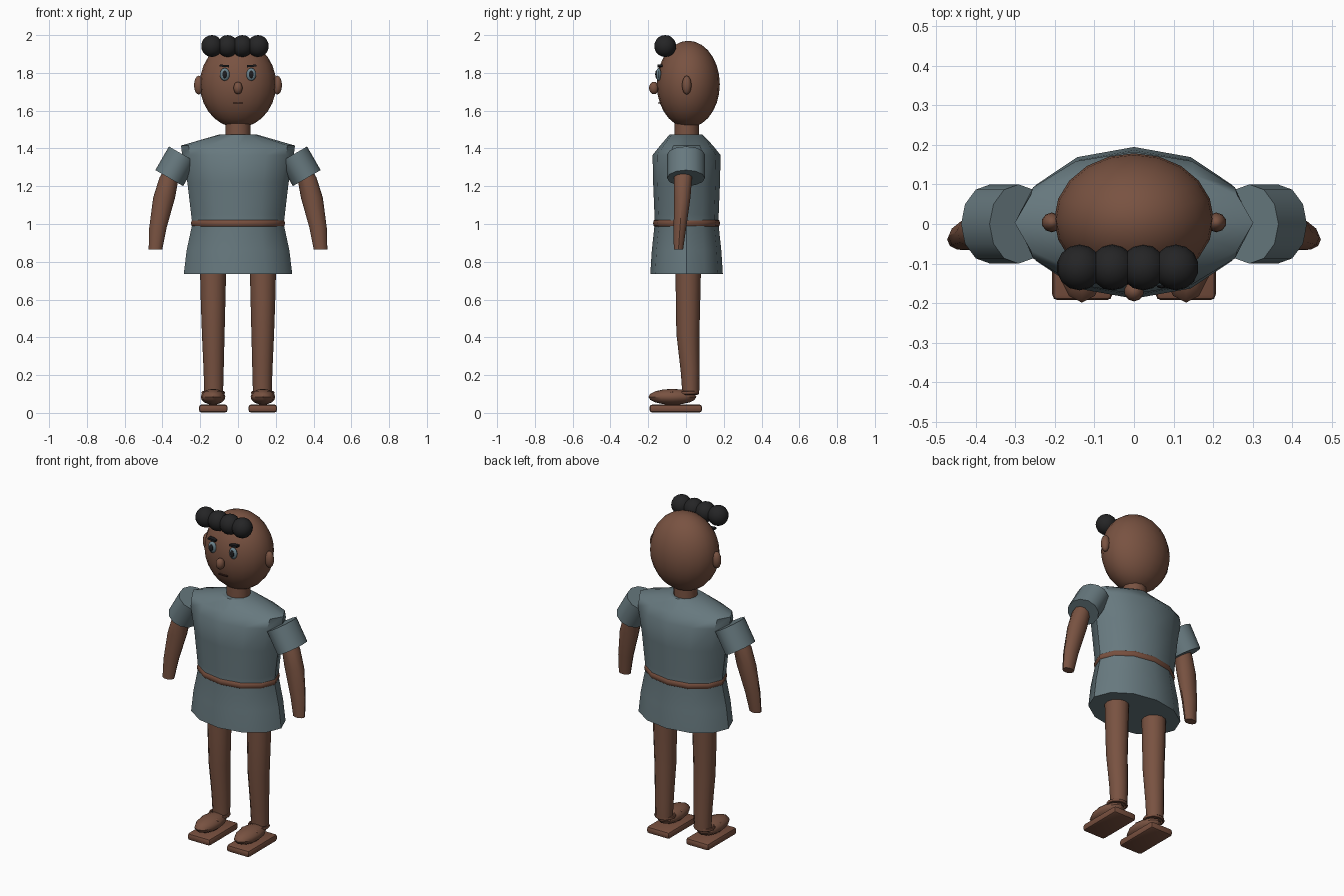
import bpy, bmesh, math
from mathutils import Matrix, Vector

if "Cube" in bpy.data.objects:
    bpy.data.objects.remove(bpy.data.objects["Cube"])


def material(name, rgb):
    m = bpy.data.materials.new(name)
    m.diffuse_color = (*rgb, 1)
    m.use_nodes = True
    m.node_tree.nodes["Principled BSDF"].inputs["Base Color"].default_value = m.diffuse_color
    return m


SKIN = material("brown skin", (0.19, 0.085, 0.053))
CLOTH = material("slate cloth", (0.135, 0.19, 0.21))
LEATHER = material("brown leather", (0.185, 0.078, 0.048))
HAIR = material("black hair", (0.018, 0.018, 0.019))
EYE = material("grey blue eye", (0.15, 0.23, 0.27))
DARK = material("dark pupil", (0.012, 0.012, 0.014))
LIP = material("dark lip", (0.05, 0.018, 0.013))


def finish(name, bm, mat):
    bmesh.ops.recalc_face_normals(bm, faces=bm.faces)
    mesh = bpy.data.meshes.new(name)
    bm.to_mesh(mesh)
    bm.free()
    mesh.materials.append(mat)
    ob = bpy.data.objects.new(name, mesh)
    bpy.context.collection.objects.link(ob)
    return ob


def ellipsoid(name, loc, radii, mat, seg=16, rings=10):
    bm = bmesh.new()
    m = Matrix.Translation(loc) @ Matrix.Diagonal((*radii, 1))
    bmesh.ops.create_uvsphere(bm, u_segments=seg, v_segments=rings, radius=1, matrix=m)
    return finish(name, bm, mat)


def box(name, loc, size, mat, bevel=0.0, roll=0.0):
    bm = bmesh.new()
    m = (Matrix.Translation(loc) @ Matrix.Rotation(roll, 4, 'Y')
         @ Matrix.Diagonal((*size, 1)))
    bmesh.ops.create_cube(bm, size=1, matrix=m)
    if bevel:
        bmesh.ops.bevel(bm, geom=bm.edges[:], offset=bevel, segments=2,
                        profile=0.5, affect='EDGES')
    return finish(name, bm, mat)


def loft(name, rings, mat, n=12, closed=False):
    """Skin stacked ellipses given as (x, y, z, rx, ry)."""
    bm = bmesh.new()
    loops = []
    for x, y, z, rx, ry in rings:
        loops.append([bm.verts.new((x + rx * math.cos(2 * math.pi * i / n),
                                    y + ry * math.sin(2 * math.pi * i / n), z))
                      for i in range(n)])
    pairs = list(zip(loops, loops[1:]))
    if closed:
        pairs.append((loops[-1], loops[0]))
    else:
        bm.faces.new(loops[0])
        bm.faces.new(loops[-1])
    for a, b in pairs:
        for i in range(n):
            j = (i + 1) % n
            bm.faces.new((a[i], a[j], b[j], b[i]))
    return finish(name, bm, mat)


def band(name, x, y, z, rx, ry, thick, high, mat, n=12):
    """Closed tube following an ellipse."""
    prof = [(thick * math.cos(a), high * math.sin(a))
            for a in (2 * math.pi * k / 8 for k in range(8))]
    return loft(name, [(x, y, z + h, rx + t, ry + t) for t, h in prof], mat, n, True)


# Tunic and belt
loft("tunic", [(0, 0.003, 0.735, 0.287, 0.192), (0, 0.003, 0.86, 0.272, 0.184),
               (0, 0.003, 1.00, 0.242, 0.169), (0, 0.003, 1.05, 0.248, 0.170),
               (0, 0.003, 1.22, 0.268, 0.177), (0, 0.003, 1.365, 0.295, 0.180),
               (0, 0.003, 1.415, 0.302, 0.140), (0, 0, 1.475, 0.095, 0.086)], CLOTH)
band("belt", 0, 0.003, 1.004, 0.238, 0.166, 0.011, 0.02, LEATHER)

# Neck and head
loft("neck", [(0, 0.004, 1.44, 0.068, 0.066), (0, 0.004, 1.56, 0.066, 0.064)], SKIN)
ellipsoid("head", (0, 0.012, 1.74), (0.202, 0.167, 0.23), SKIN, 20, 14)
ellipsoid("nose", (0, -0.17, 1.72), (0.025, 0.026, 0.033), SKIN, 10, 8)
box("mouth", (0, -0.141, 1.64), (0.055, 0.012, 0.006), LIP)

# Row of curls
for i, x in enumerate((-0.138, -0.055, 0.023, 0.106)):
    ellipsoid(f"hair_curl_{i + 1}", (x, -0.11, 1.942), (0.058, 0.058, 0.058), HAIR, 14, 10)

# Paired parts
for s, side in ((-1, "left"), (1, "right")):
    ellipsoid(f"ear_{side}", (s * 0.208, 0.004, 1.735), (0.026, 0.025, 0.05), SKIN, 10, 8)
    ellipsoid(f"eye_{side}", (s * 0.07, -0.145, 1.792), (0.026, 0.014, 0.034), EYE, 12, 8)
    ellipsoid(f"pupil_{side}", (s * 0.07, -0.157, 1.792), (0.013, 0.006, 0.021), DARK, 10, 8)
    box(f"eyebrow_{side}", (s * 0.072, -0.138, 1.837), (0.05, 0.026, 0.011), DARK,
        roll=-s * 0.08)

    # Sleeve: tilted short cylinder, a little wider front to back
    top, end = Vector((s * 0.292, 0, 1.368)), Vector((s * 0.364, 0, 1.243))
    axis = end - top
    bm = bmesh.new()
    m = (Matrix.Translation((top + end) / 2)
         @ axis.to_track_quat('Z', 'Y').to_matrix().to_4x4())
    bmesh.ops.create_cone(bm, cap_ends=True, segments=12, radius1=0.085, radius2=0.085,
                          depth=axis.length, matrix=m)
    for v in bm.verts:
        v.co.y *= 1.18
    finish(f"sleeve_{side}", bm, CLOTH)

    # Arm, tapering to a blunt end
    loft(f"arm_{side}", [(s * 0.32, -0.005, 1.33, 0.045, 0.05),
                         (s * 0.365, -0.016, 1.245, 0.051, 0.05),
                         (s * 0.391, -0.020, 1.14, 0.058, 0.046),
                         (s * 0.424, -0.032, 0.98, 0.046, 0.035),
                         (s * 0.437, -0.040, 0.866, 0.036, 0.026)], SKIN, 10)

    # Leg
    loft(f"leg_{side}", [(s * 0.132, 0.012, 0.80, 0.07, 0.068),
                         (s * 0.132, 0.011, 0.62, 0.066, 0.065),
                         (s * 0.131, 0.010, 0.42, 0.060, 0.061),
                         (s * 0.129, 0.022, 0.22, 0.053, 0.050),
                         (s * 0.129, 0.025, 0.11, 0.050, 0.045)], SKIN)

    # Foot, sole and straps
    ellipsoid(f"foot_{side}", (s * 0.132, -0.072, 0.085), (0.065, 0.127, 0.042), SKIN, 12, 8)
    box(f"sandal_sole_{side}", (s * 0.131, -0.054, 0.023), (0.152, 0.278, 0.042),
        LEATHER, bevel=0.014)
    band(f"ankle_strap_{side}", s * 0.131, 0.012, 0.106, 0.055, 0.05, 0.007, 0.01, LEATHER)
    ellipsoid(f"strap_knob_{side}", (s * 0.131, -0.075, 0.108), (0.058, 0.016, 0.014),
              LEATHER, 10, 6)

# Smooth shading with sharp rims kept
for ob in bpy.context.scene.objects:
    ob.select_set(True)
    bpy.context.view_layer.objects.active = ob
bpy.ops.object.shade_smooth_by_angle(angle=math.radians(40))
